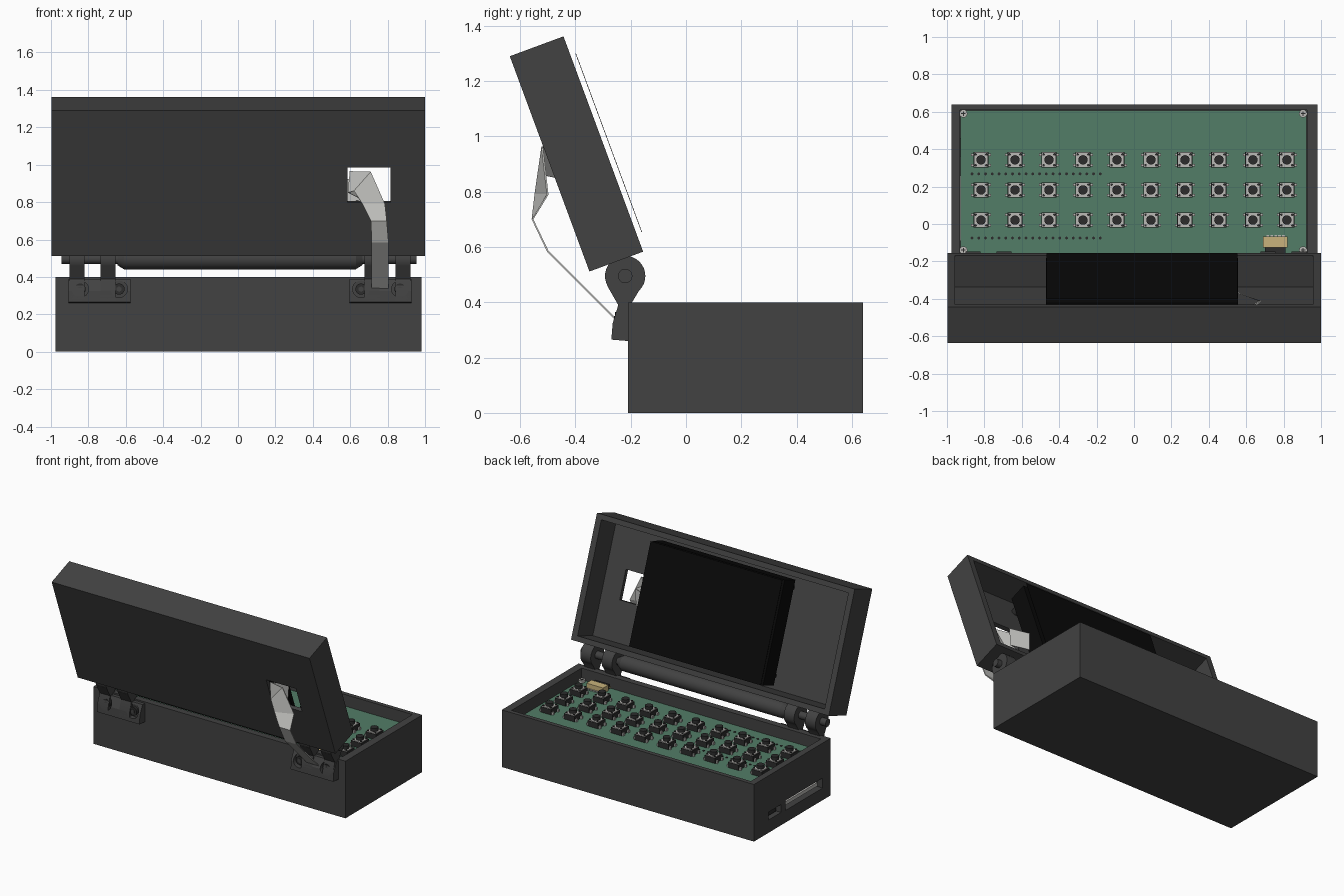
import bpy, bmesh, math
from mathutils import Matrix, Vector

if "Cube" in bpy.data.objects:
    bpy.data.objects.remove(bpy.data.objects["Cube"])


def material(name, r, g, b):
    m = bpy.data.materials.new(name)
    m.use_nodes = True
    m.diffuse_color = (r, g, b, 1)
    m.node_tree.nodes["Principled BSDF"].inputs["Base Color"].default_value = (r, g, b, 1)
    return m


CASE = material("case grey", .054, .054, .054)
BLACK = material("screen black", .003, .003, .003)
DARK = material("dark plastic", .025, .025, .025)
BOARD = material("board green", .085, .205, .135)
METAL = material("light metal", .5, .49, .47)
TAN = material("connector tan", .58, .45, .2)
RIBBON = material("ribbon grey", .55, .55, .53)


class Part:
    """Collects simple solids into one mesh."""

    def __init__(self, name):
        self.name, self.bm, self.mats = name, bmesh.new(), []

    def paint(self, verts, mat):
        if mat not in self.mats:
            self.mats.append(mat)
        for f in {f for v in verts for f in v.link_faces}:
            f.material_index = self.mats.index(mat)

    def box(self, x, y, z, mat):
        size = [b - a for a, b in (x, y, z)]
        mid = Vector([(a + b) / 2 for a, b in (x, y, z)])
        m = Matrix.Translation(mid) @ Matrix.Diagonal((*size, 1))
        self.paint(bmesh.ops.create_cube(self.bm, size=1, matrix=m)["verts"], mat)
        return self

    def rod(self, a, b, r, mat, r2=None, sides=32):
        a, b = Vector(a), Vector(b)
        m = Matrix.Translation((a + b) / 2) @ (b - a).to_track_quat("Z", "Y").to_matrix().to_4x4()
        made = bmesh.ops.create_cone(self.bm, cap_ends=True, segments=sides, radius1=r,
                                     radius2=r if r2 is None else r2, depth=(b - a).length, matrix=m)
        self.paint(made["verts"], mat)
        return self

    def prism(self, profile, x0, x1, mat):
        ends = [[self.bm.verts.new((x, y, z)) for y, z in profile] for x in (x0, x1)]
        n = len(profile)
        faces = [self.bm.faces.new(e) for e in ends]
        for i in range(n):
            j = (i + 1) % n
            faces.append(self.bm.faces.new((ends[0][i], ends[0][j], ends[1][j], ends[1][i])))
        bmesh.ops.recalc_face_normals(self.bm, faces=faces)
        self.paint(ends[0] + ends[1], mat)
        return self

    def done(self, frame=None, smooth=False):
        mesh = bpy.data.meshes.new(self.name)
        self.bm.to_mesh(mesh)
        self.bm.free()
        for m in self.mats:
            mesh.materials.append(m)
        if frame:
            mesh.transform(frame)
        ob = bpy.data.objects.new(self.name, mesh)
        bpy.context.scene.collection.objects.link(ob)
        if smooth:
            bpy.ops.object.select_all(action="DESELECT")
            ob.select_set(True)
            bpy.context.view_layer.objects.active = ob
            bpy.ops.object.shade_smooth_by_angle(angle=math.radians(35))
        return ob


def carve(ob, *cutters):
    """Subtract the cutters and discard them."""
    for c in cutters:
        c.hide_render = True
        mod = ob.modifiers.new("cut", "BOOLEAN")
        mod.operation, mod.solver, mod.object = "DIFFERENCE", "EXACT", c
    bpy.context.view_layer.update()
    mesh = bpy.data.meshes.new_from_object(ob.evaluated_get(bpy.context.evaluated_depsgraph_get()))
    ob.modifiers.clear()
    ob.data = mesh
    for c in cutters:
        bpy.data.objects.remove(c)


def cutter(x, y, z, frame=None):
    return Part("cutter").box(x, y, z, CASE).done(frame)


# Base tray with side ports and a slot for the ribbon
base = Part("base_case").box((-.975, .98), (-.21, .64), (0, .4), CASE).done()
carve(base, cutter((-.93, .925), (-.165, .61), (.05, .5)),
      cutter((-1.1, -.9), (.34, .48), (.09, .145)),
      cutter((-1.1, -.9), (-.12, .29), (.085, .155)),
      cutter((.7, .81), (-.3, -.1), (.3, .33)))
card = Part("card_slot").box((-.955, -.7), (-.09, .26), (.105, .13), METAL)
card.box((-.95, -.85), (.36, .46), (.1, .135), DARK).done()

# Circuit board with pin holes, screws and connector
board = Part("circuit_board").box((-.928, .922), (-.163, .608), (.3, .32), BOARD)
for y in (.268, -.075):
    for i in range(20):
        x = -.866 + i * .0361
        board.rod((x, y, .318), (x, y, .324), .008, DARK, sides=8)
board.done()
screws = Part("board_screws")
for x in (-.912, .904):
    for y in (.59, -.14):
        screws.rod((x, y, .32), (x, y, .335), .021, METAL, sides=20)
        screws.box((x - .012, x + .012), (y - .003, y + .003), (.333, .337), DARK)
        screws.box((x - .003, x + .003), (y - .012, y + .012), (.333, .337), DARK)
screws.done()
plug = Part("ribbon_connector").box((.69, .82), (-.125, -.068), (.32, .36), TAN)
plug.box((.7, .81), (-.155, -.11), (.32, .35), DARK)
for i in range(5):
    plug.box((.708 + i * .021, .722 + i * .021), (-.07, -.058), (.32, .328), METAL)
plug.done()

# Push buttons, ten by three, sharing one mesh
key = Part("push_button").box((-.041, .041), (-.041, .041), (0, .038), DARK)
key.box((-.036, .036), (-.038, .038), (.036, .043), METAL)
key.rod((0, 0, .04), (0, 0, .066), .025, DARK, sides=20)
for sx in (-1, 1):
    for sy in (-1, 1):
        key.rod((sx * .029, sy * .029, .04), (sx * .029, sy * .029, .047), .007, DARK, sides=10)
        key.box(sorted((sx * .04, sx * .053)), (sy * .028 - .007, sy * .028 + .007), (0, .018), METAL)
button = key.done()
for row in range(3):
    for col in range(10):
        ob = button if row + col == 0 else button.copy()
        ob.location = (-.818 + col * .1817, .343 - row * .161, .32)
        if ob is not button:
            bpy.context.scene.collection.objects.link(ob)

# Tilted lid shell with its ribbon window
LID = Matrix.Translation((0, -.155, .583)) @ Matrix.Rotation(math.radians(20.3), 4, "X")
lid = Part("lid_shell").box((-.998, 1), (-.207, 0), (0, .83), CASE).done(LID)
carve(lid, cutter((-.957, .958), (-.18, .1), (.035, .795), LID),
      cutter((.585, .815), (-.3, -.1), (.305, .505), LID))

# Screen slab, front glass and standoffs
Part("screen_body").box((-.47, .555), (-.13, -.004), (.066, .758), BLACK).done(LID)
Part("screen_glass").box((-.468, .553), (.019, .021), (.068, .756), BLACK).done(LID)
posts = Part("screen_standoffs")
for x in (-.42, .505):
    for u in (.12, .7):
        posts.rod((x, -.185, u), (x, -.125, u), .025, DARK, sides=16)
posts.done(LID)

# Hinge axle and barrel
HY, HZ = -.22, .495
axle = Part("hinge_axle").rod((-.945, HY, HZ), (.955, HY, HZ), .026, CASE)
axle.rod((-.61, HY, HZ), (.63, HY, HZ), .054, CASE)
axle.rod((-.645, HY, HZ), (-.61, HY, HZ), .032, CASE, .054)
axle.rod((.63, HY, HZ), (.665, HY, HZ), .054, CASE, .032)
axle.done(smooth=True)

# Hinge brackets, knuckles and bolts on both sides
ARM = [(-.285, .46), (-.245, .39), (-.265, .325), (-.27, .265), (-.21, .26), (-.21, .375), (-.165, .45)]
FOOT = [(-.265, .325), (-.27, .265), (-.21, .26), (-.21, .39), (-.235, .39)]
for side, sign, mid in (("right", -1, -.74), ("left", 1, .762)):
    bracket = Part(side + "_hinge_bracket").prism(FOOT, mid - .165, mid + .165, CASE).done()
    bolts = Part(side + "_hinge_bolts")
    holes = []
    for dx in (-.104, .104):
        x = mid + dx
        holes.append(Part("cutter").rod((x, -.4, .335), (x, -.235, .335), .045, DARK).done())
        bolts.rod((x, -.236, .335), (x, -.256, .335), .03, DARK, sides=24)
        bolts.rod((x, -.255, .335), (x, -.26, .335), .015, CASE, sides=6)
    carve(bracket, *holes)
    bolts.done(smooth=True)
    knuckles = Part(side + "_hinge_knuckles")
    for off in (-.12, .045) if sign < 0 else (-.045, .12):
        x = mid + off
        knuckles.rod((x - .04, HY, HZ), (x + .04, HY, HZ), .073, CASE)
        knuckles.prism(ARM, x - .04, x + .04, CASE)
    knuckles.done(smooth=True)

# Flat ribbon cable from the base, through the window, to the screen
Part("ribbon_end").box((.705, .81), (-.24, -.15), (.305, .315), TAN).done()
rows = [((.715, -.235, .32), (.805, -.235, .32)),
        ((.715, -.5, .585), (.805, -.5, .585)),
        ((.71, -.555, .7), (.795, -.555, .7)),
        ((.665, -.545, .79), (.785, -.5, .79)),
        ((.62, -.52, .86), (.71, -.52, .962)),
        ((.59, -.47, .85), (.60, -.5, .965)),
        ((.67, -.41, .81), (.68, -.41, .93)),
        ((.55, -.365, .8), (.55, -.365, .92))]
mesh = bpy.data.meshes.new("ribbon_cable")
mesh.from_pydata([p for r in rows for p in r], [],
                 [(2 * i, 2 * i + 1, 2 * i + 3, 2 * i + 2) for i in range(len(rows) - 1)])
mesh.materials.append(RIBBON)
cable = bpy.data.objects.new("ribbon_cable", mesh)
bpy.context.scene.collection.objects.link(cable)
thick = cable.modifiers.new("thickness", "SOLIDIFY")
thick.thickness, thick.offset = .006, 0
